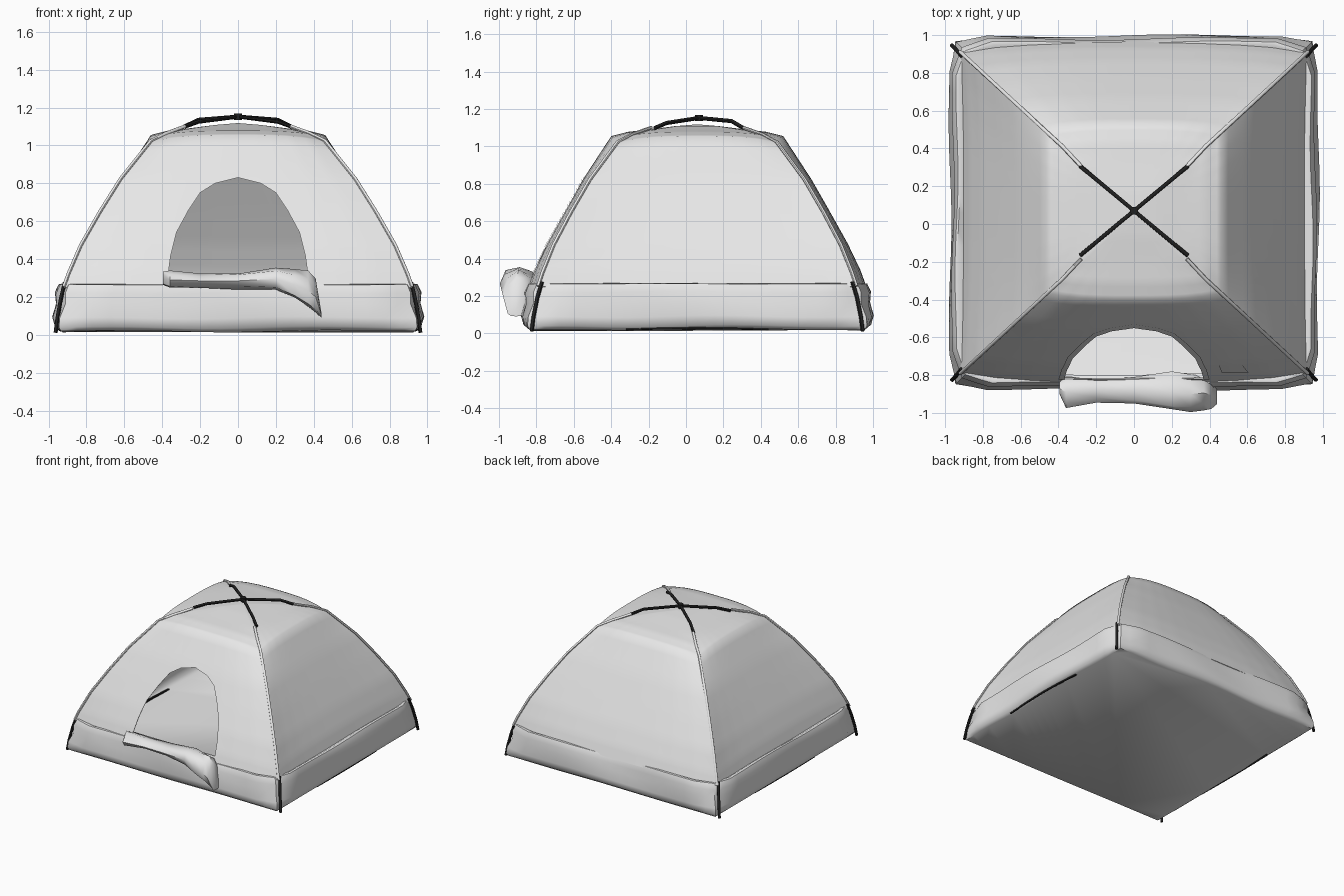
import bpy, bmesh, math
from mathutils import Vector
from mathutils.bvhtree import BVHTree

if "Cube" in bpy.data.objects:
    bpy.data.objects.remove(bpy.data.objects["Cube"])

CY = 0.06      # centre of the tent in depth


def material(name, value):
    mat = bpy.data.materials.new(name)
    mat.use_nodes = True
    col = (value, value, value, 1)
    mat.diffuse_color = col
    mat.node_tree.nodes["Principled BSDF"].inputs["Base Color"].default_value = col
    return mat


fabric = material("light grey fabric", 0.8)
black = material("black pole", 0.015)


def shade(me, angle):
    me.shade_smooth()
    me.set_sharp_from_angle(angle=math.radians(angle))


def make(name, verts, faces, mat, angle=45):
    me = bpy.data.meshes.new(name)
    me.from_pydata([tuple(v) for v in verts], [], faces)
    bm = bmesh.new()
    bm.from_mesh(me)
    bmesh.ops.recalc_face_normals(bm, faces=bm.faces)
    bm.to_mesh(me)
    bm.free()
    me.materials.append(mat)
    shade(me, angle)
    ob = bpy.data.objects.new(name, me)
    bpy.context.collection.objects.link(ob)
    return ob


def apply_modifiers(ob):
    bpy.context.view_layer.update()
    dg = bpy.context.evaluated_depsgraph_get()
    me = bpy.data.meshes.new_from_object(ob.evaluated_get(dg), depsgraph=dg)
    ob.modifiers.clear()
    ob.data = me
    shade(me, 45)


def bridge(count, n, closed=True):
    """Quads between consecutive rows of n points."""
    faces = []
    for r in range(count - 1):
        for i in range(n if closed else n - 1):
            j = (i + 1) % n
            faces.append((r * n + i, r * n + j, (r + 1) * n + j, (r + 1) * n + i))
    return faces


def square_ring(fn, n, scale_y):
    """Ring of four sides; fn(s, side) gives along, depth, z for s in -1..1."""
    ring = []
    for side in range(4):
        ca, sa = round(math.cos(side * math.pi / 2)), round(math.sin(side * math.pi / 2))
        for i in range(n):
            a, d, z = fn(-1 + 2 * i / n, side)
            ring.append(Vector((d * ca - a * sa, (d * sa + a * ca) * scale_y + CY, z)))
    return ring


def tube(name, points, radius, mat, sides=8):
    rows = []
    pts = [Vector(p) for p in points]
    for i, p in enumerate(pts):
        t = (pts[min(i + 1, len(pts) - 1)] - pts[max(i - 1, 0)]).normalized()
        u = t.cross(Vector((0.31, -0.83, 0.2))).normalized()
        v = t.cross(u)
        for k in range(sides):
            a = k * math.tau / sides
            rows.append(p + (u * math.cos(a) + v * math.sin(a)) * radius)
    faces = bridge(len(pts), sides)
    faces += [tuple(range(sides)), tuple(range(len(rows) - sides, len(rows)))]
    return make(name, rows, faces, mat)


# Canopy: corner half width and height, then mid panel half width and height
CANOPY = [(0.92, 0.25, 0.905, 0.25), (0.895, 0.32, 0.872, 0.34), (0.83, 0.47, 0.805, 0.48),
          (0.73, 0.645, 0.71, 0.65), (0.62, 0.82, 0.61, 0.825), (0.46, 1.02, 0.46, 1.055),
          (0.38, 1.06, 0.37, 1.078), (0.28, 1.085, 0.26, 1.09), (0.12, 1.108, 0.12, 1.108)]
SEG, YS = 10, 0.925
verts = []
for hc, zc, hm, zm in CANOPY:
    def panel(s, side, hc=hc, zc=zc, hm=hm, zm=zm):
        k = abs(s) ** 3
        mid = hm / YS if side % 2 else hm
        return hc * s, mid + (hc - mid) * k, zm + (zc - zm) * k
    verts += square_ring(panel, SEG, YS)
N = SEG * 4
faces = bridge(len(CANOPY), N)
top = len(verts) - N
verts.append(Vector((0, CY, 1.118)))
faces += [(top + i, top + (i + 1) % N, len(verts) - 1) for i in range(N)]
canopy = make("canopy", verts, faces, fabric)
sub = canopy.modifiers.new("finer_grid", "SUBSURF")
sub.subdivision_type, sub.levels = "SIMPLE", 2
apply_modifiers(canopy)
surface = BVHTree.FromPolygons([tuple(v.co) for v in canopy.data.vertices],
                               [tuple(p.vertices) for p in canopy.data.polygons])


def on_front(x, z, lift=0.005):
    hit, normal, _, _ = surface.ray_cast(Vector((x, -3, z)), Vector((0, 1, 0)))
    if normal.y > 0:
        normal = -normal
    return hit + normal * lift


# Doorway cut through the front panel
HALF = [(0.37, 0.31), (0.355, 0.42), (0.325, 0.54), (0.26, 0.66), (0.2, 0.75), (0.12, 0.8)]
corners = HALF + [(0, 0.83)] + [(-x, z) for x, z in reversed(HALF)]
arch = [corners[0]]
for (x0, z0), (x1, z1) in zip(corners, corners[1:]):
    arch += [(x0 + (x1 - x0) * t / 4, z0 + (z1 - z0) * t / 4) for t in range(1, 5)]
m = len(arch)
cutter = make("door_cutter", [(x, y, z) for y in (-1.3, -0.3) for x, z in arch],
              bridge(2, m) + [tuple(range(m)), tuple(range(m, 2 * m))], fabric)
cutter.hide_render = True
solid = canopy.modifiers.new("thickness", "SOLIDIFY")
solid.thickness = 0.006
cut = canopy.modifiers.new("doorway", "BOOLEAN")
cut.operation, cut.solver, cut.object = "DIFFERENCE", "EXACT", cutter
apply_modifiers(canopy)
bpy.data.objects.remove(cutter)

# Trim band around the doorway
rows = []
for w in (0, 0.5, 1):
    rows += [on_front(x * (1 + 0.08 * w), z + 0.03 * w * max(0, (z - 0.31) / 0.52)) for x, z in arch]
make("door_trim", rows, bridge(3, m, False), fabric)

# Small patch beside the door, as a grid that follows the fabric
G = 5
rows = []
for i in range(G):
    for j in range(G):
        u, v = i / (G - 1), j / (G - 1)
        rows.append(on_front(0.45 + 0.125 * u + v * (0.015 + 0.015 * u), 0.465 - 0.015 * u - 0.082 * v))
make("front_patch", rows, bridge(G, G, False), fabric)

# Floor tub: half width, height, corner pull
TUB = [(0.935, 0.02, 0.0), (0.96, 0.04, 0.015), (0.975, 0.09, 0.035), (0.955, 0.16, 0.045),
       (0.96, 0.22, 0.05), (0.94, 0.265, 0.05), (0.925, 0.268, 0.045), (0.89, 0.25, 0.03)]
verts = []
for row, (h, z, pull) in enumerate(TUB):
    def wall(s, side, h=h, z=z, pull=pull, row=row):
        wave = 0.009 * math.sin(5 * s + side * 1.7 + row * 0.5) * (1 - s * s)
        k = 1 - pull * max(0, abs(s) - 0.8) / 0.2
        return h * s * k, h * k + wave, z + wave * (0.8 if row < 5 else 0.2)
    verts += square_ring(wall, SEG * 2, 0.96)
make("floor_tub", verts, bridge(len(TUB), N * 2) + [tuple(range(N * 2))], fabric)

# Pole sleeves along the corner ridges, and the exposed corner poles
for sx, xs in ((1, "left"), (-1, "right")):
    for sy, ys in ((-1, "front"), (1, "back")):
        path = [(sx * hc, CY + sy * hc * YS, zc + 0.003) for hc, zc, _, _ in CANOPY[:7]]
        path.append((sx * 0.28, CY + sy * 0.245, 1.1))
        tube(f"{ys}_{xs}_sleeve", path, 0.01, fabric)
        tube(f"{ys}_{xs}_corner_pole",
             [(sx * a, CY + sy * b, z) for a, b, z in
              ((0.915, 0.83, 0.275), (0.935, 0.855, 0.19), (0.953, 0.875, 0.09), (0.963, 0.885, 0.012))],
             0.011, black)
    # Black strip under the side of the tub
    tube(f"{xs}_base_strip", [(sx * (0.932 + 0.012 * math.cos(t * 1.5)), CY + t * 0.38,
                               0.025 + 0.006 * math.cos(t * 1.5)) for t in (-1, -0.5, 0, 0.5, 1)], 0.009, black)
    # Roof pole crossing the top on one diagonal
    tube(f"{xs}_roof_pole", [(sx * a, CY + 0.01 + a * 0.83, z) for a, z in
         ((-0.285, 1.098), (-0.21, 1.125), (0, 1.152), (0.21, 1.135), (0.285, 1.098))], 0.011, black)

# Hub where the roof poles cross
tube("roof_hub", [(0, CY + 0.01, 1.135), (0, CY + 0.01, 1.168)], 0.022, black)

# Rolled door flap: x, centre y, centre z, radius y, radius z
ROLL = [(-0.395, -0.87, 0.295, 0.03, 0.035), (-0.36, -0.89, 0.29, 0.085, 0.045),
        (-0.2, -0.88, 0.285, 0.06, 0.038), (0, -0.88, 0.285, 0.07, 0.042),
        (0.2, -0.89, 0.295, 0.1, 0.058), (0.3, -0.9, 0.265, 0.1, 0.075),
        (0.37, -0.895, 0.235, 0.09, 0.095), (0.41, -0.905, 0.2, 0.07, 0.09),
        (0.44, -0.91, 0.105, 0.04, 0.015)]
S = 8
verts = []
for x, y, z, ry, rz in ROLL:
    for k in range(S):
        a = k * math.tau / S
        f = 1 + 0.1 * math.sin(3 * a + x * 9)
        verts.append((x, max(-1, y + ry * math.cos(a) * f), z + rz * math.sin(a) * f))
make("door_roll", verts, bridge(len(ROLL), S) +
     [tuple(range(S)), tuple(range(len(verts) - S, len(verts)))], fabric, 50)
